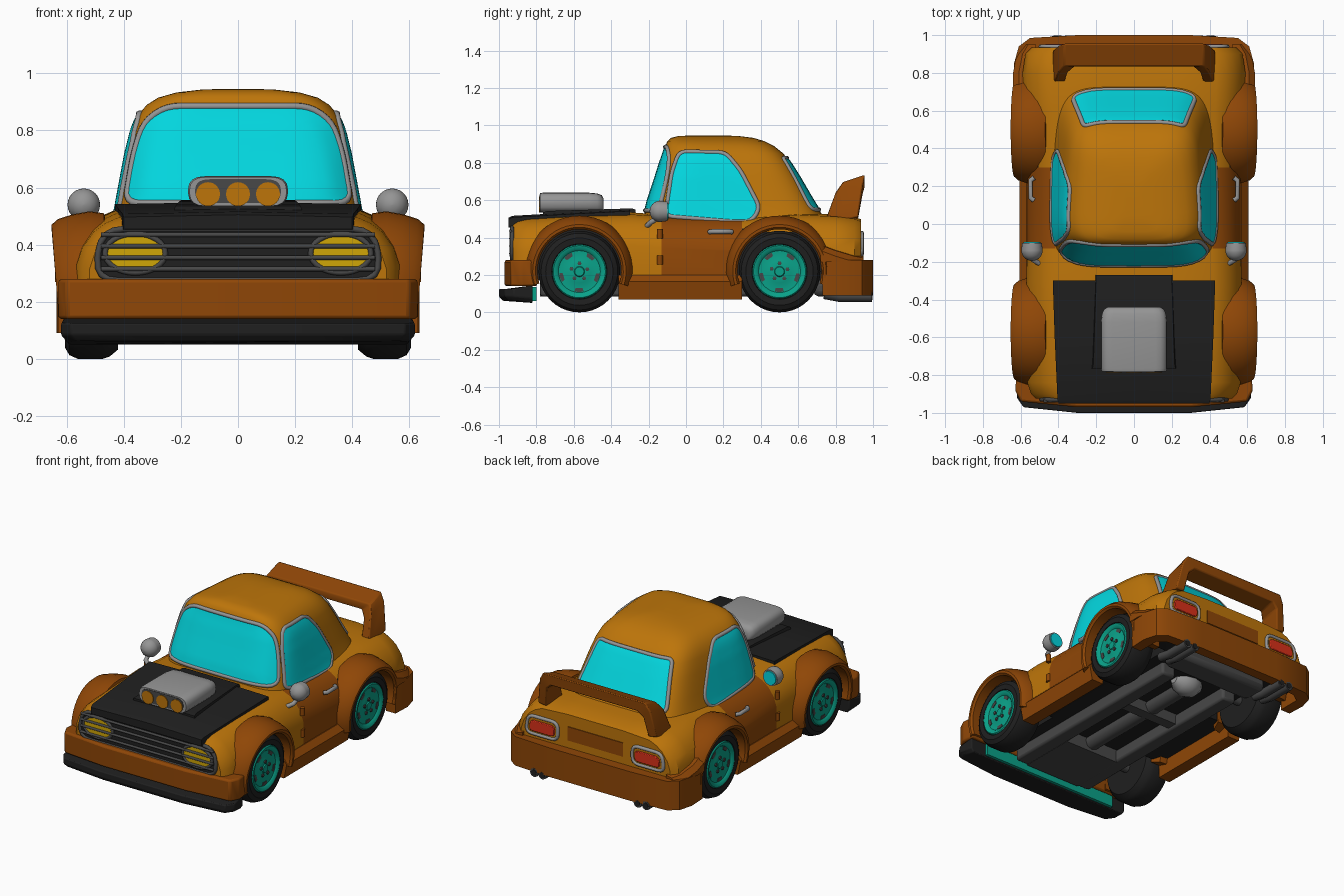
import bpy, bmesh, math
from mathutils import Vector
from mathutils.bvhtree import BVHTree

if "Cube" in bpy.data.objects:
    bpy.data.objects.remove(bpy.data.objects["Cube"])

def mat(name, r, g, b):
    m = bpy.data.materials.new(name)
    m.diffuse_color = (r, g, b, 1)
    m.use_nodes = True
    m.node_tree.nodes["Principled BSDF"].inputs["Base Color"].default_value = m.diffuse_color
    return m

AMBER = mat("amber paint", .51, .178, .003)
BROWN = mat("burnt orange paint", .275, .062, .002)
BLACK = mat("black rubber", .014, .014, .014)
DARK = mat("dark grey metal", .065, .065, .065)
GREY = mat("light grey metal", .30, .30, .30)
GLASS = mat("cyan glass", .001, .68, .74)
TEAL = mat("teal rim", .003, .36, .25)
YELLOW = mat("yellow lamp", .63, .38, .002)
RED = mat("red lamp", .70, .03, .01)

def smooth(ob, angle=35):
    bpy.ops.object.select_all(action='DESELECT')
    ob.select_set(True)
    bpy.context.view_layer.objects.active = ob
    bpy.ops.object.shade_smooth_by_angle(angle=math.radians(angle))

def mesh(name, verts, faces, m, bevel=0, angle=35):
    me = bpy.data.meshes.new(name)
    me.from_pydata([tuple(v) for v in verts], [], faces)
    bm = bmesh.new()
    bm.from_mesh(me)
    bmesh.ops.recalc_face_normals(bm, faces=bm.faces)
    bm.to_mesh(me)
    bm.free()
    ob = bpy.data.objects.new(name, me)
    bpy.context.collection.objects.link(ob)
    me.materials.append(m)
    smooth(ob, angle)
    if bevel:
        mod = ob.modifiers.new("bevel", 'BEVEL')
        mod.width, mod.segments, mod.limit_method = bevel, 2, 'ANGLE'
    return ob

def loft(name, secs, m, bevel=0, angle=35):
    n, k = len(secs[0]), len(secs)
    faces = [(i*n+j, i*n+(j+1) % n, (i+1)*n+(j+1) % n, (i+1)*n+j) for i in range(k-1) for j in range(n)]
    faces += [tuple(range(n)), tuple(range((k-1)*n, k*n))]
    return mesh(name, [p for s in secs for p in s], faces, m, bevel, angle)

def place(axis, p, d):
    return {'x': (d, p[0], p[1]), 'y': (p[0], d, p[1]), 'z': (p[0], p[1], d)}[axis]

def prism(name, axis, pts, a, b, m, bevel=0):
    return loft(name, [[place(axis, p, d) for p in pts] for d in (a, b)], m, bevel)

def box(name, x0, x1, y0, y1, z0, z1, m, bevel=0):
    return prism(name, 'z', [(x0, y0), (x1, y0), (x1, y1), (x0, y1)], z0, z1, m, bevel)

def lathe(name, profile, y, z, side, m, n=40):
    # profile of (x, radius) spun about an axle running along x
    return loft(name, [[(side*x, y+max(r, .001)*math.cos(2*math.pi*i/n), z+max(r, .001)*math.sin(2*math.pi*i/n))
                        for i in range(n)] for x, r in profile], m)

def tube(name, pts, r, m, cyclic=False):
    cu = bpy.data.curves.new(name, 'CURVE')
    cu.dimensions, cu.bevel_depth, cu.bevel_resolution, cu.use_fill_caps = '3D', r, 2, True
    sp = cu.splines.new('POLY')
    sp.points.add(len(pts)-1)
    for q, p in zip(sp.points, pts):
        q.co = (*p, 1)
    sp.use_cyclic_u = cyclic
    ob = bpy.data.objects.new(name, cu)
    bpy.context.collection.objects.link(ob)
    cu.materials.append(m)
    bpy.ops.object.select_all(action='DESELECT')
    ob.select_set(True)
    bpy.context.view_layer.objects.active = ob
    bpy.ops.object.convert(target='MESH')
    smooth(bpy.context.object, 50)

def rounded(pts, r, step=9):
    # round the corners of a polygon and split its long edges
    P, out = [Vector(p) for p in pts], []
    for i, p in enumerate(P):
        a, b = P[i-1]-p, P[(i+1) % len(P)]-p
        s = p + a.normalized()*min(r, a.length*.45)
        e = p + b.normalized()*min(r, b.length*.45)
        out += [s*(1-t)**2 + p*2*t*(1-t) + e*t*t for t in (0, .25, .5, .75, 1)]
    res = []
    for i, p in enumerate(out):
        q = out[(i+1) % len(out)]
        k = max(1, int((q-p).length/step))
        res += [p.lerp(q, j/k) for j in range(k)]
    return res

def both(half):
    return half + [(-x, z) for x, z in reversed(half)]

# main body shell, lofted front to back
def body_section(y, w, t):
    half = [(w-.06, .17), (w, .19), (w, t-.175), (w-.02, t-.115), (w-.06, t-.06),
            (w-.1, t-.03), (w-.15, t-.008), (.2, t+.003)]
    return [(x, y, z) for x, z in both(half)]

body = loft("body_shell", [body_section(*s) for s in (
    (-.925, .52, .49), (-.9, .545, .497), (-.84, .565, .505), (-.6, .57, .52), (-.3, .57, .532), (-.13, .565, .52),
    (.3, .565, .508), (.6, .58, .53), (.8, .59, .52), (.9, .575, .508), (.935, .54, .495))], AMBER)
WHEELS = [(y, s) for y in (-.57, .5) for s in (-1, 1)]
for y, s in WHEELS:
    cut = lathe("arch_cutter", [(.36, .232), (.8, .232)], y, .22, s, BLACK)
    cut.hide_render = True
    mod = body.modifiers.new("arch", 'BOOLEAN')
    mod.operation, mod.object, mod.solver = 'DIFFERENCE', cut, 'EXACT'
    bpy.context.view_layer.objects.active = body
    bpy.ops.object.modifier_apply(modifier=mod.name)
    bpy.data.objects.remove(cut)
body.data.materials.clear()
for m in (AMBER, BROWN, BLACK):
    body.data.materials.append(m)
for f in body.data.polygons:
    c = f.center
    well = any(math.hypot(c.y-y, c.z-.22) < .2325 for y, s in WHEELS) and abs(f.normal.x) < .99 or \
        (abs(abs(c.x)-.36) < .01 and abs(f.normal.x) > .9)
    door = -.13 < c.y < .3 and abs(c.x) > .43
    f.material_index = 2 if well or f.normal.z < -.9 else 1 if door else 0
smooth(body)

# cabin: squarish rings stacked upwards
def cabin_ring(z, yf, yb, wf, wb, n=72, e=2/5):
    out = []
    for i in range(n):
        a = 2*math.pi*i/n
        u = math.copysign(abs(math.cos(a))**e, math.cos(a))
        v = math.copysign(abs(math.sin(a))**e, math.sin(a))
        out.append((u*(wf+(wb-wf)*(v+1)/2), (yf+yb)/2+v*(yb-yf)/2, z))
    return out

cabin = loft("cabin", [cabin_ring(*r) for r in (
    (.43, -.24, .77, .46, .43), (.47, -.235, .75, .455, .42), (.52, -.225, .73, .445, .4), (.6, -.205, .68, .432, .38),
    (.72, -.165, .61, .41, .355),
    (.8, -.14, .56, .39, .335), (.85, -.122, .52, .37, .315), (.89, -.11, .47, .335, .28), (.915, -.1, .42, .295, .24),
    (.933, -.08, .36, .23, .18), (.943, -.04, .28, .14, .1), (.946, .04, .2, .05, .04))], AMBER, angle=60)
tree = BVHTree.FromPolygons([v.co for v in cabin.data.vertices], [p.vertices[:] for p in cabin.data.polygons])

# windows: outlines projected on the cabin, with a grey frame
def window(name, axis, side, pts, r, rings=9):
    edge = rounded(pts, r, .04)
    mid = sum(edge, Vector((0, 0)))/len(edge)
    direction = Vector(place(axis, (0, 0), -side))
    def hit(p, lift=.005):
        co, no, _, _ = tree.ray_cast(Vector(place(axis, p, side*2)), direction)
        return co + no*lift
    loops = [[hit(mid.lerp(p, 1-k/rings)) for p in edge] for k in range(rings)]
    loops.append([hit(mid.lerp(p, .01)) for p in edge])
    n = len(edge)
    faces = [(k*n+j, k*n+(j+1) % n, (k+1)*n+(j+1) % n, (k+1)*n+j) for k in range(rings) for j in range(n)]
    faces.append(tuple(range(rings*n, rings*n+n)))
    ob = mesh(name, [p for l in loops for p in l], faces, GLASS)
    if sum((f.normal.dot(direction) for f in ob.data.polygons)) > 0:
        ob.data.flip_normals()
    tube(name+"_frame", [hit(p, -.001) for p in edge], .0125, GREY, True)

window("windshield", 'y', -1, both([(.395, .545), (.365, .72), (.33, .83), (.25, .885)]), .05)
window("rear_window", 'y', 1, both([(.325, .55), (.265, .825)]), .03)
for s in (-1, 1):
    window("side_window", 'x', s, [(-.11, .515), (-.075, .75), (-.035, .86), (.21, .855), (.29, .76), (.395, .56),
                                   (.35, .485), (.25, .485)], .04)

# wheel arch flares, tyres and rims
FLARE = [(.224, .45), (.224, .64), (.235, .653), (.25, .653), (.27, .63), (.286, .58), (.297, .52), (.29, .47)]
for y, s in WHEELS:
    loft("fender_flare", [[(s*x*(1-.03*(1-math.sin(a))), y+r*math.cos(a), .22+r*math.sin(a)) for r, x in FLARE]
                          for a in [math.radians(-17+214*i/28) for i in range(29)]], BROWN)
    lathe("tyre", [(.42, 0), (.42, .185), (.45, .21), (.475, .218), (.56, .218), (.59, .205), (.605, .18),
                   (.602, .148), (.57, .14), (.55, 0)], y, .218, s, BLACK)
    lathe("rim", [(.55, .145), (.6, .145), (.606, .139), (.602, .122), (.592, .112), (.59, .07), (.594, .06),
                  (.594, .028), (.6, .024), (.6, 0)], y, .218, s, TEAL)
    for i in range(5):
        a = 2*math.pi*i/5+.3
        lathe("wheel_nut", [(.58, .011), (.602, .011), (.604, 0)], y+.044*math.cos(a), .218+.044*math.sin(a), s, DARK, 6)
        slot = [(y+r*math.cos(a+t), .218+r*math.sin(a+t)) for r, t in
                ((.09, .42), (.108, .4), (.11, .63), (.108, .86), (.09, .84), (.088, .63))]
        prism("rim_slot", 'x', slot, s*.575, s*.5945, DARK)

# bumpers, splitter and sills
front = [(.62, -.795), (.63, -.88), (.6, -.94), (.3, -.97)]
prism("front_bumper", 'z', both(front), .14, .28, BROWN, .012)
lip = [(.61, -.82), (.62, -.92), (.585, -.97), (.3, -1)]
loft("front_splitter", [[(x*k, y+dy*(y < -.9), z + dz*(y < -.9)) for x, y in both(lip)] for k, dy, z, dz in (
    (.97, .02, .05, .012), (1, 0, .075, .01), (1, 0, .145, -.02))], BLACK, .006)
box("front_cooler", -.5, .5, -.828, -.80, .06, .135, TEAL)
outer = [(.63, .73), (.635, .85), (.61, .94), (.55, .985), (.3, 1)]
inner = [(.3, .93), (.5, .92), (.56, .88), (.56, .73)]
for s in (-1, 1):
    prism("rear_bumper", 'z', [(s*x, y) for x, y in [(0, 1)] + outer[::-1] + inner[::-1] + [(0, .935)]], .09, .28, BROWN)
    # brown corner that blends the rear arch into the tail
    loft("rear_quarter", [[(s*x, y, z) for x, z in ((.52, .27), (w, .27), (w, .3+h), (w-.03, .33+h), (.52, .34+h))]
                          for y, w, h in ((.72, .64, .03), (.8, .64, 0), (.9, .62, -.03), (.95, .59, -.04))], BROWN)
    prism("side_sill", 'y', [(s*x, z) for x, z in ((.5, .07), (.585, .07), (.605, .165), (.57, .2), (.5, .2))],
          -.36, .3, BROWN)

# hood panel and air scoop
loft("hood", [[(x, y, z) for x, z in ((-w, z0), (-w, z1-.008), (0, z1), (w, z1-.008), (w, z0))] for y, w, z0, z1 in (
    (-.95, .4, .455, .505), (-.93, .405, .45, .516), (-.6, .42, .48, .535), (-.3, .43, .5, .55))], BLACK)
loft("scoop_base", [[(x, y, z) for x, z in ((-w, .5), (-w+.01, t), (w-.01, t), (w, .5))] for y, w, t in (
    (-.765, .23, .535), (-.74, .225, .542), (-.29, .21, .556), (-.27, .21, .55))], BLACK)
arch = rounded(both([(.175, .535), (.175, .64)]), .06)
loft("air_scoop", [[(x*k, y, .535+(z-.535)*h) for x, z in arch] for y, k, h in (
    (-.78, .97, .97), (-.765, 1, 1), (-.52, 1, 1), (-.475, .97, .96), (-.45, .9, .87), (-.44, .8, .7))], GREY, angle=50)
prism("scoop_mouth", 'y', [(x*.86, .587+(z-.587)*.8) for x, z in arch], -.783, -.76, DARK)
for x in (-.105, 0, .105):
    prism("scoop_intake", 'y', [(x+.042*math.cos(i*math.pi/12), .577+.042*math.sin(i*math.pi/12)) for i in range(24)],
          -.787, -.77, AMBER)

# grille, bars and headlamps
mouth = rounded(both([(.5, .275), (.48, .455)]), .08)
prism("grille", 'y', mouth, -.932, -.91, BLACK)
tube("grille_frame", [(x, -.93, z) for x, z in mouth], .011, DARK, True)
for s in (-1, 1):
    lamp = [(s*.36+.105*math.cos(i*math.pi/16), .37+.068*math.sin(i*math.pi/16)) for i in range(32)]
    prism("headlamp", 'y', lamp, -.938, -.92, YELLOW)
    tube("headlamp_ring", [(x, -.934, z) for x, z in lamp], .01, DARK, True)
for z in (.315, .355, .395, .435):
    tube("grille_bar", [(-.48, -.938, z), (.48, -.938, z)], .008, DARK)

# tail lamps and rear panel
prism("rear_panel", 'y', both([(.2, .33), (.2, .42)]), .92, .94, BROWN)
for s in (-1, 1):
    case = rounded([(s*.27, .31), (s*.5, .31), (s*.485, .425), (s*.27, .425)], .045)
    prism("tail_lamp_case", 'y', case, .92, .942, AMBER)
    tube("tail_lamp_frame", [(x, .94, z) for x, z in case], .011, GREY, True)
    prism("tail_lamp", 'y', rounded([(s*.29, .33), (s*.475, .33), (s*.465, .4), (s*.29, .4)], .03), .93, .952, RED, .004)

# rear spoiler: swept arch over the tail
half = [(.43, .49, .37, .49, .74, .92), (.4, .665, .35, .62, .8, .945), (.37, .715, .31, .655, .835, .955)]
spoiler = half + [(-a, b, -c, d, e, f) for a, b, c, d, e, f in reversed(half)]
loft("spoiler", [[(a, e, b-.02), (a, f, b+.02), (c, f, d+.01), (c, e, d-.01)] for a, b, c, d, e, f in spoiler], BROWN, .008)

for s in (-1, 1):
    # door mirror, handle and hinges
    ring = lambda y, r: [(s*.54+r*math.cos(i*math.pi/12), y, .54+r*math.sin(i*math.pi/12)) for i in range(24)]
    loft("door_mirror", [ring(-.14-.055*math.sin(a), .057*math.cos(a)) for a in
                         [math.radians(d) for d in (88, 70, 50, 30, 10, 0)]] + [ring(-.1, .052)], GREY, angle=60)
    loft("mirror_glass", [ring(-.101, .045), ring(-.094, .043)], GLASS)
    tube("mirror_arm", [(s*.54, -.15, .505), (s*.535, -.19, .48), (s*.5, -.21, .46)], .014, GREY)
    tube("door_handle", [(s*.53, .125, .43), (s*.548, .14, .432), (s*.548, .23, .432), (s*.53, .245, .43)], .013, GREY)
    for z in (.28, .42):
        tube("door_hinge", [(s*.565, -.14, z-.025), (s*.565, -.14, z+.025)], .016, BROWN)
    # chassis rails and exhaust pipes
    box("chassis_rail", s*.19, s*.29, -.78, .62, .085, .17, DARK, .015)
    for x in (.345, .405):
        tube("tailpipe", [(s*x, .74, .1), (s*x, .82, .085), (s*x, .995, .085)], .029, DARK)
        tube("tailpipe_bore", [(s*x, .99, .085), (s*x, .998, .085)], .02, BLACK)

# underbody running gear
box("engine_tray", -.2, .2, -.78, -.4, .085, .17, DARK)
box("cross_member", -.28, .28, .1, .17, .1, .17, DARK)
tube("driveshaft", [(0, -.4, .15), (0, .5, .15)], .05, DARK)
box("muffler", -.33, .33, .68, .86, .085, .17, DARK, .03)
lathe("differential", [(-.1, .03), (-.06, .07), (0, .085), (.06, .07), (.1, .03)], .5, .17, 1, GREY, 20)
for y in (-.57, .5):
    tube("axle", [(-.44, y, .2), (.44, y, .2)], .03, DARK)
